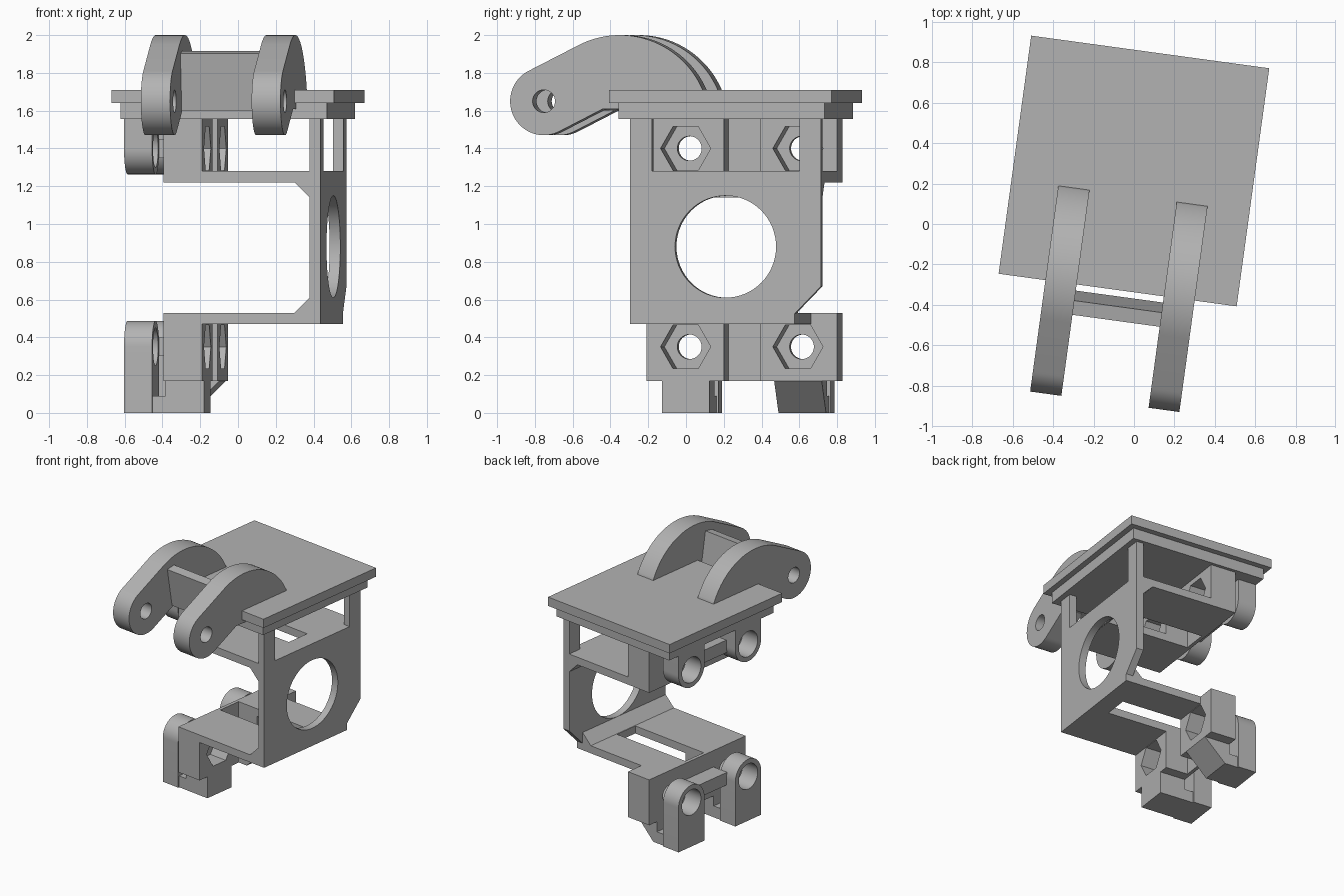
import bpy, bmesh
from math import sin, cos, pi, radians

cube = bpy.data.objects.get("Cube")
if cube:
    bpy.data.objects.remove(cube, do_unlink=True)

grey = bpy.data.materials.new("mid_grey")
grey.use_nodes = True
grey.diffuse_color = (0.45, 0.45, 0.45, 1)
grey.node_tree.nodes["Principled BSDF"].inputs["Base Color"].default_value = (0.45, 0.45, 0.45, 1)

TURN = radians(-7.8)
parts = []


def prism(name, pts, axis, a, b):
    """Extrude a 2D profile from a to b along x (y,z profile), y (x,z) or z (x,y)."""
    place = {"x": lambda p, t: (t, p[0], p[1]),
             "y": lambda p, t: (p[0], t, p[1]),
             "z": lambda p, t: (p[0], p[1], t)}[axis]
    bm = bmesh.new()
    low = [bm.verts.new(place(p, a)) for p in pts]
    high = [bm.verts.new(place(p, b)) for p in pts]
    n = len(pts)
    bm.faces.new(low)
    bm.faces.new(high)
    for i in range(n):
        j = (i + 1) % n
        bm.faces.new((low[i], low[j], high[j], high[i]))
    bmesh.ops.recalc_face_normals(bm, faces=bm.faces)
    mesh = bpy.data.meshes.new(name)
    bm.to_mesh(mesh)
    bm.free()
    mesh.materials.append(grey)
    ob = bpy.data.objects.new(name, mesh)
    ob.rotation_euler.z = TURN
    bpy.context.collection.objects.link(ob)
    parts.append(ob)
    return ob


def rect(x0, x1, y0, y1):
    return [(x0, y0), (x1, y0), (x1, y1), (x0, y1)]


def box(name, x0, x1, y0, y1, z0, z1):
    return prism(name, rect(x0, x1, y0, y1), "z", min(z0, z1), max(z0, z1))


def arc(cx, cy, r, a0, a1, n):
    return [(cx + r * cos(radians(a0 + (a1 - a0) * i / n)),
             cy + r * sin(radians(a0 + (a1 - a0) * i / n))) for i in range(n + 1)]


def circle(cx, cy, r, n=48):
    return arc(cx, cy, r, 0, 360, n)[:-1]


def cut(ob, *cutters):
    for c in cutters:
        mod = ob.modifiers.new("cut", "BOOLEAN")
        mod.operation = "DIFFERENCE"
        mod.solver = "EXACT"
        mod.object = c
    bpy.context.view_layer.update()
    dg = bpy.context.evaluated_depsgraph_get()
    mesh = bpy.data.meshes.new_from_object(ob.evaluated_get(dg))
    ob.modifiers.clear()
    ob.data = mesh
    for c in cutters:
        parts.remove(c)
        bpy.data.objects.remove(c, do_unlink=True)


# Common extents
FRONT, BACK, MID = -0.234, 0.786, 0.276
BLOCK_L, BLOCK_R = -0.367, -0.16
WALL_L, WALL_R = 0.415, 0.472
BOSS_L, BOSS_R = -0.587, -0.437
HOLES = (-0.024, 0.576)

# Top plates
box("top_plate", -0.631, 0.559, -0.335, 0.855, 1.64, 1.71)
box("under_plate", -0.587, 0.515, -0.291, 0.811, 1.555, 1.64)

# Hooked arms
SLOPE = 27
arm = (arc(-0.306, 1.517, 0.483, 23.6, 90 + SLOPE, 40)
       + arc(-0.712, 1.65, 0.18, 90 + SLOPE, 270 + SLOPE, 36)
       + [(-0.395, 1.61), (-0.27, 1.61), (-0.27, 1.68), (0.137, 1.68)])
for side, x0, x1 in (("right", -0.397, -0.241), ("left", 0.195, 0.349)):
    ob = prism(side + "_arm", arm, "x", x0, x1)
    cut(ob, prism("pin_cutter", circle(-0.712, 1.65, 0.06), "x", x0 - 0.1, x1 + 0.1))

# Leaning bridge between the arms
prism("arm_bridge", [(-0.487, 1.903), (-0.416, 1.915), (-0.366, 1.61), (-0.437, 1.60)],
      "x", -0.25, 0.2)

# Side wall with round opening and upper window
wall = prism("side_wall", [(FRONT, 0.47), (0.645, 0.47), (0.645, 0.525), (BACK, 0.67),
                           (BACK, 1.57), (FRONT, 1.57)], "x", WALL_L, WALL_R)
cut(wall,
    prism("round_cutter", circle(MID, 0.88, 0.27, 64), "x", 0.3, 0.6),
    prism("window_cutter", rect(-0.117, 0.67, 1.28, 1.555), "x", 0.3, 0.6))


def bracket(label, flip):
    """One clamp bracket; the upper one is the lower one mirrored in height."""
    z = (lambda h: 1.75 - h) if flip else (lambda h: h)

    # Shelf, with a central slot and a gusset at the wall
    back = BACK if flip else 0.645
    shelf = prism(label + "_shelf", [(BLOCK_L, FRONT), (WALL_R, FRONT), (WALL_R, back),
                                     (BLOCK_R, back), (BLOCK_R, BACK), (BLOCK_L, BACK)],
                  "z", z(0.47), z(0.53))
    cut(shelf, box("slot_cutter", -0.34, 0.33, 0.18, 0.374, z(0.4), z(0.6)))
    prism(label + "_gusset", [(0.335, z(0.53)), (WALL_L, z(0.53)), (WALL_L, z(0.61))],
          "y", FRONT, back)

    # Nut block, notched in the middle, with hexagon pockets and bolt holes
    block = box(label + "_nut_block", BLOCK_L, BLOCK_R, FRONT, BACK, z(0.17), z(0.47))
    tools = [box("notch_cutter", -0.34, 0, 0.18, 0.374, z(0.1), z(0.6))]
    for y in HOLES:
        tools.append(prism("hex_cutter", circle(y, z(0.35), 0.134, 6), "x", -0.31, 0))
        tools.append(prism("bolt_cutter", circle(y, z(0.35), 0.065, 32), "x", -0.5, -0.25))
    cut(block, *tools)

    # Bosses with tabs reaching the plate or the foot
    r = 0.137
    foot = 0.15 if flip else 0
    for name, y in zip(("front", "back"), HOLES):
        turn = -1 if flip else 1
        shape = arc(y, z(0.35), r, 0, 180 * turn, 32) + [(y - r, z(foot)), (y + r, z(foot))]
        boss = prism(label + "_" + name + "_boss", shape, "x", BOSS_L, BOSS_R)
        cut(boss, prism("bore_cutter", circle(y, z(0.35), 0.1), "x", -0.7, -0.4))
        if not flip:
            toe = BLOCK_R if name == "front" else -0.33
            prism(name + "_foot", [(BOSS_R, 0), (toe, 0), (BLOCK_R, 0.17), (BLOCK_L, 0.17),
                                   (BLOCK_L, 0.09), (BOSS_R, 0.09)], "y", y - 0.127, y + 0.127)

    # Link web between the bosses
    box(label + "_link", -0.5, BLOCK_L, HOLES[0] + 0.13, HOLES[1] - 0.13, z(0.3), z(0.4))


bracket("lower", False)
bracket("upper", True)

# Smooth the round surfaces and keep the edges sharp
bpy.ops.object.select_all(action="DESELECT")
for ob in parts:
    ob.select_set(True)
bpy.context.view_layer.objects.active = parts[0]
bpy.ops.object.shade_smooth_by_angle(angle=radians(25))
